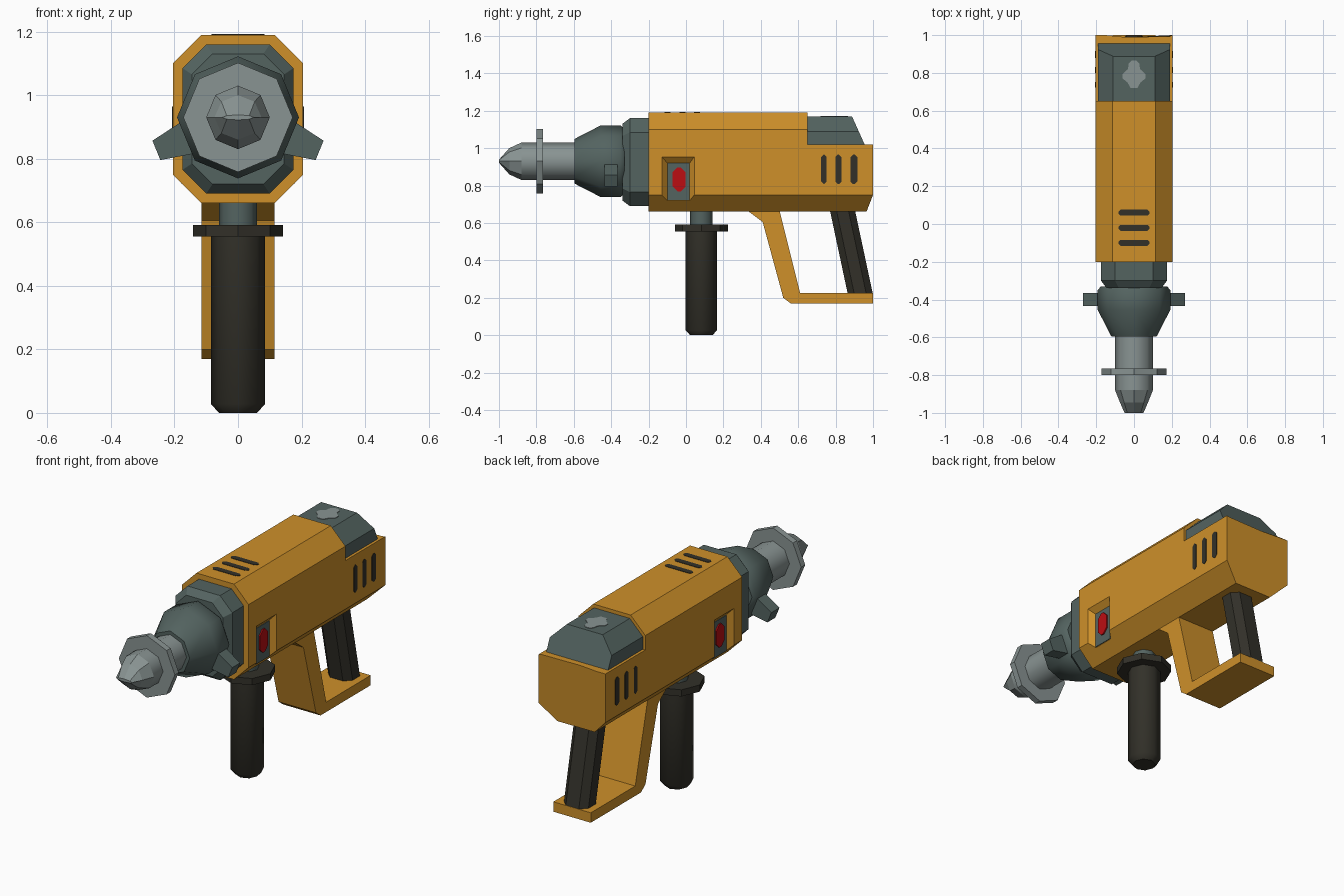
import bpy, bmesh, math
from mathutils import Vector, Matrix

if "Cube" in bpy.data.objects:
    bpy.data.objects.remove(bpy.data.objects["Cube"])


def material(name, rgb):
    m = bpy.data.materials.new(name)
    m.diffuse_color = (*rgb, 1)
    m.use_nodes = True
    m.node_tree.nodes["Principled BSDF"].inputs["Base Color"].default_value = m.diffuse_color
    return m


OCHRE = material("ochre_casing", (0.62, 0.28, 0.023))
SLATE = material("slate_metal", (0.088, 0.126, 0.118))
STEEL = material("light_steel", (0.25, 0.295, 0.29))
RUBBER = material("dark_rubber", (0.032, 0.030, 0.022))
RED = material("red_button", (0.50, 0.004, 0.006))
AXIS = 0.93  # height of the drill axis


def loft(name, rings, mat, smooth=False):
    """Skin a list of equal-length rings and cap both ends."""
    bm = bmesh.new()
    vs = [[bm.verts.new(p) for p in r] for r in rings]
    n = len(vs[0])
    for a, b in zip(vs, vs[1:]):
        for i in range(n):
            bm.faces.new((a[i], a[(i + 1) % n], b[(i + 1) % n], b[i]))
    bm.faces.new(vs[0])
    bm.faces.new(vs[-1])
    bmesh.ops.recalc_face_normals(bm, faces=bm.faces)
    me = bpy.data.meshes.new(name)
    bm.to_mesh(me)
    bm.free()
    me.materials.append(mat)
    ob = bpy.data.objects.new(name, me)
    bpy.context.collection.objects.link(ob)
    if smooth:
        bpy.ops.object.select_all(action='DESELECT')
        ob.select_set(True)
        bpy.context.view_layer.objects.active = ob
        bpy.ops.object.shade_smooth_by_angle(angle=math.radians(50))
    return ob


def octagon(w, h, c):
    """Chamfered rectangle around the origin, half sizes w, h and chamfer c."""
    return [(w - c, h), (w, h - c), (w, c - h), (w - c, -h),
            (c - w, -h), (-w, c - h), (-w, h - c), (c - w, h)]


def circle(rx, rz, n=8):
    return [(rx * math.sin(math.tau * i / n), rz * math.cos(math.tau * i / n))
            for i in range(n)]


def along_y(shape, y, z=AXIS):
    return [(a, y, z + b) for a, b in shape]


def along_z(shape, z, y):
    return [(a, y + b, z) for a, b in shape]


def along_x(shape, x):
    return [(x, a, b) for a, b in shape]


def rect(y0, y1, z0, z1):
    return [(y0, z0), (y1, z0), (y1, z1), (y0, z1)]


def cut(target, cutters):
    for c in cutters:
        mod = target.modifiers.new("cut", 'BOOLEAN')
        mod.operation, mod.solver, mod.object = 'DIFFERENCE', 'EXACT', c
        c.hide_render = True
    dg = bpy.context.evaluated_depsgraph_get()
    me = bpy.data.meshes.new_from_object(target.evaluated_get(dg))
    target.modifiers.clear()
    target.data = me
    for c in cutters:
        bpy.data.objects.remove(c)


# Main casing: octagonal prism with slanted rear underside
shape = octagon(0.205, 0.265, 0.09)
rear = [(x, 0.965 if z < 0.67 else 1.0, z) for x, _, z in along_y(shape, 1.0, 0.925)]
casing = loft("casing", [along_y(shape, -0.2, 0.925), rear], OCHRE)
cutters = [loft("rear_step_cutter", [along_x(rect(0.65, 1.2, 1.02, 1.4), x)
                                     for x in (-0.5, 0.5)], OCHRE)]
for s in (-1, 1):
    cutters.append(loft("switch_pocket_cutter", [
        along_x(rect(-0.10, 0.02, 0.60, 0.92), s * 0.175),
        along_x(rect(-0.13, 0.045, 0.60, 0.955), s * 0.206),
        along_x(rect(-0.13, 0.045, 0.60, 0.955), s * 0.25)], OCHRE))
cut(casing, cutters)

# Rear cap with slanted back
cap = octagon(0.19, 0.15, 0.08)
cap_front = [(x, 0.65, max(z, 1.02)) for x, _, z in along_y(cap, 0, 1.02)]
cap_front = [cap_front[i] for i in (0, 1)] + [(0.19, 0.65, 1.015), (-0.19, 0.65, 1.015)] \
    + [cap_front[i] for i in (6, 7)]
cap_back = [(x, 0.955 - 0.45 * (z - 1.02), z) for x, _, z in cap_front]
loft("rear_cap", [cap_front, cap_back], SLATE)
badge = [(-0.018, 0.72), (0.018, 0.72), (0.035, 0.75), (0.06, 0.77), (0.06, 0.795),
         (0.032, 0.82), (0.028, 0.85), (0.012, 0.865), (-0.012, 0.865),
         (-0.028, 0.85), (-0.032, 0.82), (-0.06, 0.795), (-0.06, 0.77), (-0.035, 0.75)]
loft("cap_thumb_pad", [along_z(badge, z, 0) for z in (1.167, 1.173)], STEEL)

# Switches and side vents, both sides
for s, side in ((-1, "left"), (1, "right")):
    loft("switch_plate_" + side, [along_x(rect(-0.10, 0.02, 0.722, 0.92), s * x)
                                  for x in (0.172, 0.179)], SLATE)
    button = [(-0.037 + a, 0.833 + b) for a, b in octagon(0.035, 0.064, 0.026)]
    loft("switch_button_" + side, [along_x(button, s * x) for x in (0.177, 0.186)], RED)
    for i, (y, w) in enumerate(((0.737, 0.014), (0.815, 0.016), (0.898, 0.018))):
        slot = [(y + a, 0.887 + b) for a, b in octagon(w, 0.078, 0.012)]
        loft(f"side_vent_{side}_{i}", [along_x(slot, s * x) for x in (0.203, 0.207)], RUBBER)

# Top vents
for i in range(3):
    slot = octagon(0.083, 0.016, 0.012)
    loft(f"top_vent_{i}", [along_z(slot, z, -0.10 + 0.08 * i) for z in (1.188, 1.192)], RUBBER)

# Collar in front of the casing
big, small = octagon(0.175, 0.235, 0.075), octagon(0.145, 0.205, 0.065)
loft("collar", [along_y(big, -0.19, 0.925), along_y(big, -0.30, 0.925),
                along_y(small, -0.34, 0.925)], SLATE)

# Chuck, spindle, flange disc and chisel tip
def lathe(name, stations, mat, smooth=True):
    return loft(name, [along_y(circle(rx, rz), y) for y, rx, rz in stations], mat, smooth)


lathe("chuck", [(-0.33, 0.175, 0.175), (-0.35, 0.192, 0.192), (-0.455, 0.192, 0.192),
                (-0.595, 0.12, 0.12)], SLATE)
lathe("spindle", [(-0.58, 0.10, 0.10), (-0.88, 0.10, 0.10)], STEEL)
lathe("flange_disc", [(-0.765, 0.172, 0.172), (-0.80, 0.172, 0.172)], STEEL, False)
lathe("chisel_tip", [(-0.88, 0.10, 0.10), (-0.945, 0.074, 0.07), (-1.0, 0.05, 0.008)],
      STEEL, False)

# Chuck lugs, tilted downwards on both sides
for s, side in ((-1, "left"), (1, "right")):
    lug = loft("chuck_lug_" + side, [along_x(rect(-0.435, -0.365, -w, w), x)
                                     for x, w in ((0.08, 0.07), (0.175, 0.053), (0.277, 0.033))], SLATE)
    turn = Matrix.Rotation(math.radians(22), 4, 'Y')
    for v in lug.data.vertices:
        p = turn @ v.co
        v.co = Vector((s * p.x, p.y, p.z + AXIS))
    if s < 0:
        lug.data.flip_normals()

# Front grip: neck, guard and rubber handle
def post(name, stations, mat, smooth=True):
    return loft(name, [along_z(circle(r, r), z, 0.082) for z, r in stations], mat, smooth)


post("front_grip_neck", [(0.58, 0.06), (0.68, 0.06)], SLATE)
post("front_grip_guard", [(0.555, 0.142), (0.592, 0.142)], RUBBER, False)
post("front_grip", [(0, 0.06), (0.028, 0.085), (0.56, 0.085)], RUBBER)

# Rear handle frame and slanted rubber grip
frame = [(0.33, 0.665), (0.50, 0.665), (0.61, 0.225), (1.0, 0.225),
         (1.0, 0.17), (0.56, 0.17), (0.52, 0.20), (0.41, 0.605)]
loft("rear_handle_frame", [along_x(frame, x) for x in (-0.115, 0.115)], OCHRE)
grip = octagon(0.075, 0.067, 0.035)
loft("rear_grip", [along_z(grip, 0.67, 0.836), along_z(grip, 0.22, 0.932)], RUBBER)
